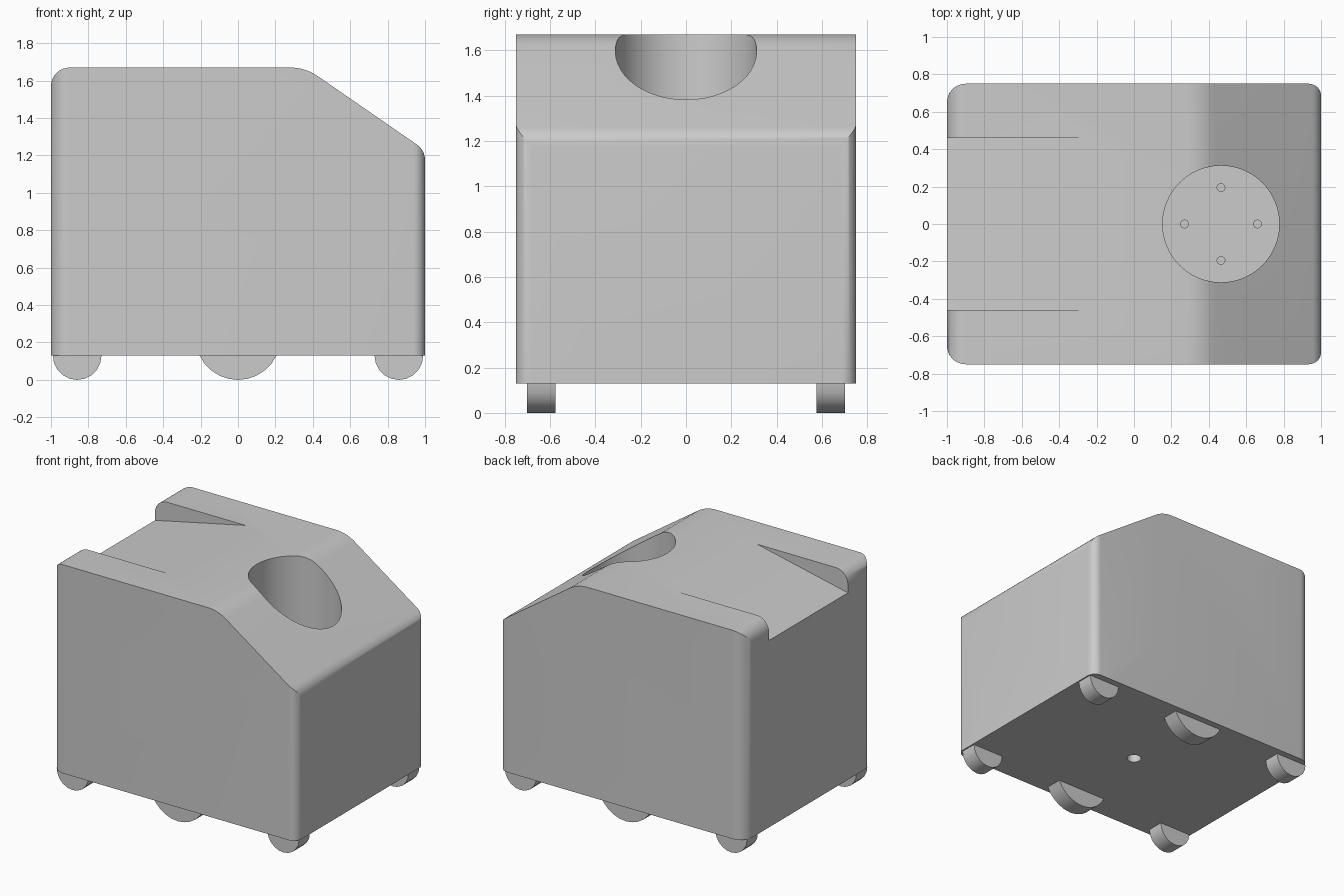
import bpy, bmesh, math
from mathutils import Vector

if "Cube" in bpy.data.objects:
    bpy.data.objects.remove(bpy.data.objects["Cube"], do_unlink=True)

grey = bpy.data.materials.new("light grey")
grey.use_nodes = True
grey.diffuse_color = (0.6, 0.6, 0.6, 1)
grey.node_tree.nodes["Principled BSDF"].inputs["Base Color"].default_value = (0.6, 0.6, 0.6, 1)


def fillet(corners, steps=8):
    """Round the corners of a polygon given as (x, y, radius)."""
    out = []
    for i, (x, y, r) in enumerate(corners):
        p = Vector((x, y))
        if r == 0:
            out.append(p)
            continue
        a = (Vector(corners[i - 1][:2]) - p).normalized()
        b = (Vector(corners[(i + 1) % len(corners)][:2]) - p).normalized()
        half = a.angle(b) / 2
        centre = p + (a + b).normalized() * r / math.sin(half)
        start = p + a * r / math.tan(half) - centre
        end = p + b * r / math.tan(half) - centre
        turn = start.angle_signed(end)
        for k in range(steps + 1):
            t = -turn * k / steps
            c, s = math.cos(t), math.sin(t)
            out.append(centre + Vector((start.x * c - start.y * s, start.x * s + start.y * c)))
    return out


def circle(cx, cy, r, sides):
    return [Vector((cx + r * math.cos(math.tau * k / sides), cy + r * math.sin(math.tau * k / sides)))
            for k in range(sides)]


def prism(name, outline, low, high, plane="XY"):
    """Extrude an outline along z (XY plane) or along y (XZ plane)."""
    bm = bmesh.new()
    place = (lambda p, d: (p.x, p.y, d)) if plane == "XY" else (lambda p, d: (p.x, d, p.y))
    face = bm.faces.new([bm.verts.new(place(p, low)) for p in outline])
    moved = bmesh.ops.extrude_face_region(bm, geom=[face])["geom"]
    shift = Vector((0, 0, high - low)) if plane == "XY" else Vector((0, high - low, 0))
    bmesh.ops.translate(bm, vec=shift, verts=[g for g in moved if isinstance(g, bmesh.types.BMVert)])
    bmesh.ops.recalc_face_normals(bm, faces=bm.faces)
    mesh = bpy.data.meshes.new(name)
    bm.to_mesh(mesh)
    bm.free()
    mesh.materials.append(grey)
    ob = bpy.data.objects.new(name, mesh)
    bpy.context.collection.objects.link(ob)
    return ob


def activate(ob):
    bpy.ops.object.select_all(action="DESELECT")
    ob.select_set(True)
    bpy.context.view_layer.objects.active = ob


def combine(ob, cutter, operation):
    mod = ob.modifiers.new("cut", "BOOLEAN")
    mod.operation, mod.object, mod.solver = operation, cutter, "EXACT"
    activate(ob)
    bpy.ops.object.modifier_apply(modifier=mod.name)
    bpy.data.objects.remove(cutter, do_unlink=True)


def smooth(ob):
    activate(ob)
    bpy.ops.object.shade_smooth_by_angle(angle=math.radians(35))


base, top = 0.13, 1.67

# Housing: side profile intersected with a rounded footprint
side = fillet([(-1, base, 0), (1, base, 0), (1, 1.228, 0.1), (0.36, top, 0.26), (-1, top, 0.1)])
body = prism("housing", side, -0.75, 0.75, "XZ")
footprint = fillet([(-1, -0.75, 0.1), (1, -0.75, 0.065), (1, 0.75, 0.065), (-1, 0.75, 0.1)])
combine(body, prism("footprint", footprint, 0, 2), "INTERSECT")

# Sloping channel in the top, open at one end
wedge = [Vector(p) for p in ((-0.26, top), (-1.1, 1.488), (-1.1, 1.9), (-0.26, 1.9))]
combine(body, prism("channel", wedge, -0.46, 0.46, "XZ"), "DIFFERENCE")

# Round well with four screw holes in its floor
cx, floor = 0.465, 0.8
combine(body, prism("well", circle(cx, 0, 0.312, 48), floor, 2), "DIFFERENCE")
for k in range(4):
    a = math.tau * k / 4
    hole = circle(cx + 0.195 * math.cos(a), 0.195 * math.sin(a), 0.021, 16)
    combine(body, prism("screw_hole", hole, floor - 0.1, floor + 0.1), "DIFFERENCE")

# Socket under the base
combine(body, prism("socket", circle(0, 0, 0.05, 24), 0, base + 0.25), "DIFFERENCE")
smooth(body)


# Wheels: segments of discs showing below the base
def wheel(name, x, radius, y):
    spread = math.acos((radius - base) / radius)
    arc = []
    for k in range(11):
        t = spread * (k / 5 - 1)
        arc.append(Vector((x + radius * math.sin(t), radius - radius * math.cos(t))))
    smooth(prism(name, arc, y - 0.063, y + 0.063, "XZ"))


for label, y in (("right", -0.638), ("left", 0.638)):
    wheel(label + "_outer_wheel_a", -0.86, 0.13, y)
    wheel(label + "_middle_wheel", 0, 0.227, y)
    wheel(label + "_outer_wheel_b", 0.86, 0.13, y)
